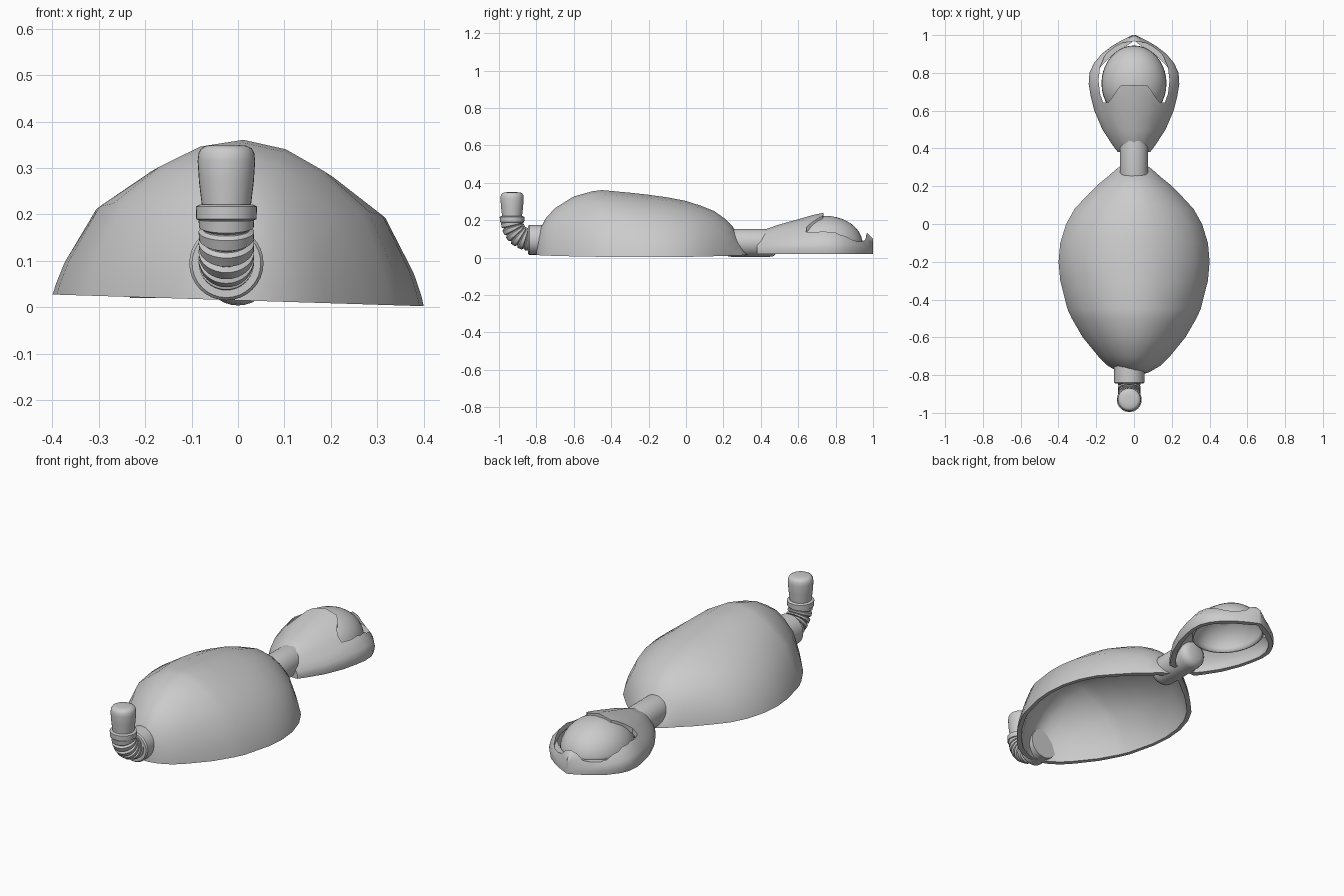
import bpy, bmesh
from math import sin, cos, pi, radians
from mathutils import Vector

if "Cube" in bpy.data.objects:
    bpy.data.objects.remove(bpy.data.objects["Cube"])


def make(name, bm):
    bmesh.ops.recalc_face_normals(bm, faces=bm.faces)
    mesh = bpy.data.meshes.new(name)
    bm.to_mesh(mesh)
    bm.free()
    ob = bpy.data.objects.new(name, mesh)
    bpy.context.collection.objects.link(ob)
    return ob


def skin(bm, rings):
    """Join equal closed rings of points and cap both ends."""
    vs = [[bm.verts.new(p) for p in r] for r in rings]
    for a, b in zip(vs, vs[1:]):
        for i in range(len(a)):
            j = (i + 1) % len(a)
            bm.faces.new((a[i], a[j], b[j], b[i]))
    bm.faces.new(vs[0])
    bm.faces.new(vs[-1])


def hull(name, stations, section, base, inset=0.0):
    """Loft a half-section (mirrored in x) along y; inset gives the inner cavity."""
    y0, y1 = stations[0][0], stations[-1][0]
    mid, k = (y0 + y1) / 2, 1 - 2 * inset / (y1 - y0)
    half = section + [(-x, z) for x, z in reversed(section[:-1])]
    rings = []
    for y, w, h in stations:
        w, h = max(w - inset, 0.004), max(h - inset, 0.004)
        yy = mid + (y - mid) * k
        ring = [(x * w, yy, base + z * h) for x, z in half]
        if inset:
            ring = [(w * section[0][0], yy, base - 0.1)] + ring + [(-w * section[0][0], yy, base - 0.1)]
        rings.append(ring)
    bm = bmesh.new()
    skin(bm, rings)
    return make(name, bm)


def activate(ob):
    bpy.ops.object.select_all(action='DESELECT')
    ob.select_set(True)
    bpy.context.view_layer.objects.active = ob


def smooth(ob, angle=35):
    activate(ob)
    bpy.ops.object.shade_smooth_by_angle(angle=radians(angle))


def cut(ob, cutter):
    activate(ob)
    cutter.hide_render = True
    m = ob.modifiers.new("cut", 'BOOLEAN')
    m.operation, m.solver, m.object = 'DIFFERENCE', 'EXACT', cutter
    bpy.ops.object.modifier_apply(modifier=m.name)
    bpy.data.objects.remove(cutter, do_unlink=True)


def tube(name, x, sections, n=32):
    """Round tube in a yz plane: sections are (y, z, heading, radius)."""
    rings = []
    for y, z, a, r in sections:
        v = Vector((0, -sin(a), cos(a)))
        rings.append([Vector((x, y, z)) + r * (Vector((cos(t), 0, 0)) + v * sin(t))
                      for t in (2 * pi * i / n for i in range(n))])
    bm = bmesh.new()
    skin(bm, rings)
    ob = make(name, bm)
    smooth(ob)
    return ob


# Main body: hollow, open underneath, leaning slightly to one side
body_st = [(-.80, .03, .05), (-.785, .08, .13), (-.75, .14, .195), (-.70, .19, .25), (-.60, .272, .312),
           (-.50, .33, .34), (-.45, .353, .346), (-.30, .391, .332), (-.20, .40, .321), (-.10, .391, .307),
           (0, .36, .288), (.08, .315, .262), (.15, .25, .234), (.21, .19, .192), (.25, .14, .15),
           (.29, .095, .075), (.33, .04, .012)]
body_sec = [(1, 0), (.985, .07), (.94, .22), (.78, .58), (.5, .82), (.26, .95), (0, 1)]
body = hull("body_shell", body_st, body_sec, .015)
cut(body, hull("body_cavity", body_st, body_sec, .015, .02))
body.rotation_euler.y = radians(1.8)
smooth(body, 40)

# Head: hollow shell with a goggle-like opening below a brim
head_st = [(.38, .085, .10), (.42, .115, .13), (.50, .167, .157), (.60, .21, .185), (.68, .23, .208),
           (.74, .24, .22), (.80, .236, .208), (.85, .213, .185), (.90, .172, .158), (.94, .12, .132),
           (.97, .07, .11), (1.0, .008, .08)]
head_sec = [(.97, 0), (1, .15), (.96, .32), (.82, .5), (.62, .72), (.38, .9), (0, 1)]
head = hull("head_shell", head_st, head_sec, .02)
cut(head, hull("head_cavity", head_st, head_sec, .02, .022))
rim = [(0, .735), (.07, .733), (.09, .71), (.115, .67), (.135, .645), (.163, .642), (.18, .69),
       (.188, .76), (.18, .83), (.155, .89), (.12, .93), (.06, .96), (0, .968)]
outline = rim + [(-x, y) for x, y in reversed(rim[1:-1])]
bm = bmesh.new()
skin(bm, [[(x, y, z) for x, y in outline] for z in (.085, .4)])
cut(head, make("opening_cutter", bm))
smooth(head)

# Dome seated inside the head opening
bm = bmesh.new()
bmesh.ops.create_uvsphere(bm, u_segments=40, v_segments=20, radius=1)
bmesh.ops.delete(bm, geom=[v for v in bm.verts if v.co.z < -.01], context='VERTS')
for v in bm.verts:
    v.co = (v.co.x * .172, .745 + v.co.y * .2, .07 + v.co.z * .153)
dome = make("goggle_dome", bm)
shell = dome.modifiers.new("thickness", 'SOLIDIFY')
shell.thickness = .01
smooth(dome)

# Neck: round-ended rod joining body and head
caps = [(.012, .04), (.003, .06), (-.012, .072), (-.03, .075)]
neck = [(.20 + .012 - d, .079, 0, r) for d, r in caps]
neck += [(.49 - .012 + d, .079, 0, r) for d, r in reversed(caps)]
tube("neck", 0, neck)

# Tail collar
TX = -.025
tube("tail_collar", TX, [(-.74, .095, pi, .08), (-.838, .095, pi, .08), (-.845, .095, pi, .074)])

# Ribbed elbow turning from backward to upright
elbow = []
RIBS = 6
for i in range(RIBS):
    for f, r in ((0, .05), (.15, .059), (.75, .06), (.92, .05)):
        p = (i + f) / RIBS * pi / 2
        elbow.append((-.83 - .1 * sin(p), .195 - .1 * cos(p), pi - p, r))
tube("tail_elbow", TX, elbow)

# Ring and upright tip
up = pi / 2
tube("tail_ring", TX, [(-.93, z, up, r) for z, r in
                       ((.187, .058), (.19, .065), (.217, .066), (.221, .058))])
tube("tail_tip", TX, [(-.93, z, up, r) for z, r in
                      ((.16, .048), (.22, .053), (.27, .059), (.315, .062), (.333, .06),
                       (.343, .054), (.348, .044), (.35, .02))])
